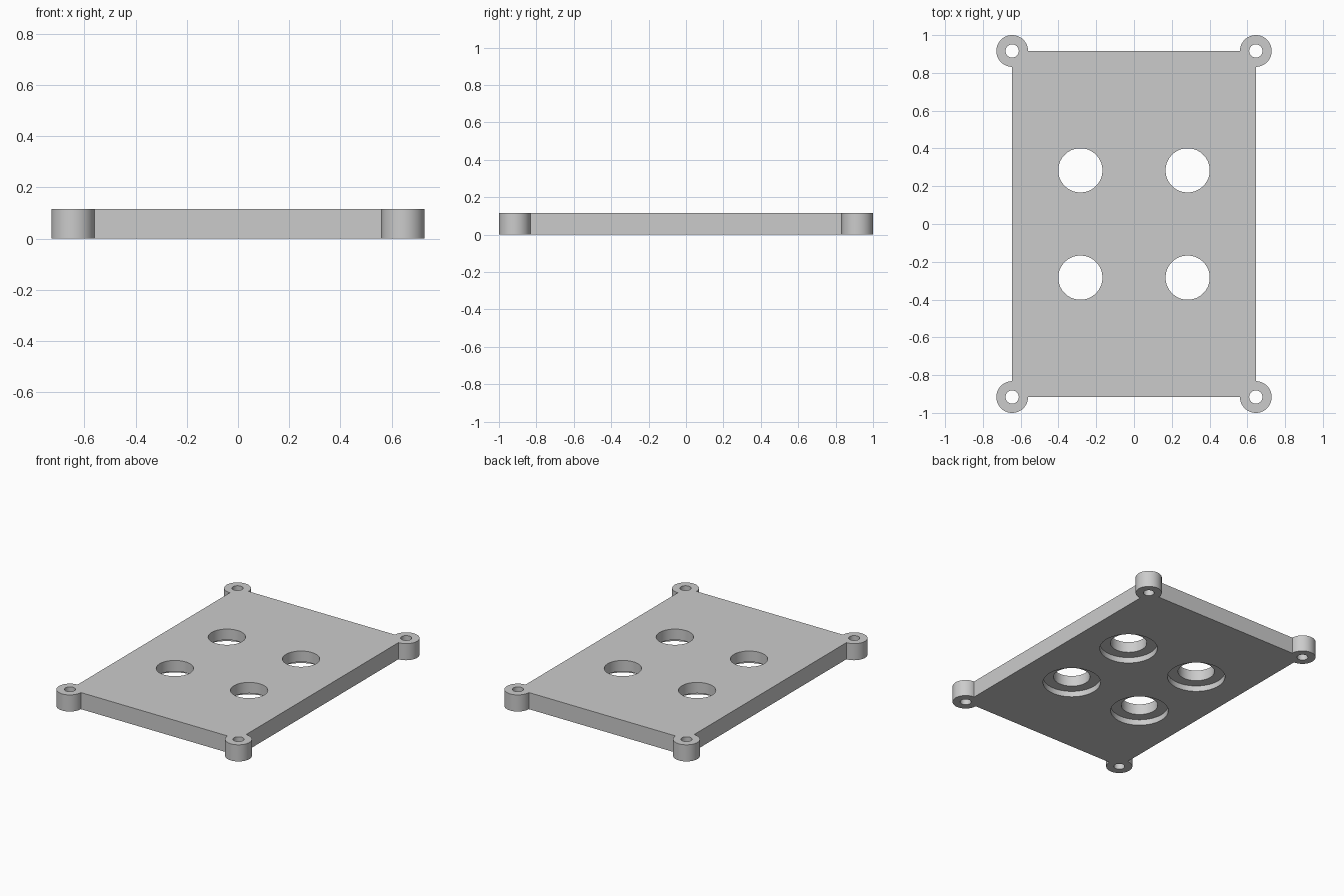
import bpy, bmesh
from math import cos, sin, radians
from mathutils import Matrix

cube = bpy.data.objects.get("Cube")
if cube:
    bpy.data.objects.remove(cube, do_unlink=True)

HALF_X, HALF_Y, THICK = 0.645, 0.916, 0.115
BOSS_R, SCREW_R = 0.084, 0.035
HOLE_R, RECESS_R, RECESS_DEPTH = 0.117, 0.185, 0.04
HOLE_POS = 0.284
CORNERS = [(1, 1), (-1, 1), (-1, -1), (1, -1)]

grey = bpy.data.materials.new("plain_grey")
grey.use_nodes = True
grey.diffuse_color = (0.6, 0.6, 0.6, 1)
grey.node_tree.nodes["Principled BSDF"].inputs["Base Color"].default_value = grey.diffuse_color


def add_object(name, bm):
    bmesh.ops.recalc_face_normals(bm, faces=bm.faces)
    mesh = bpy.data.meshes.new(name)
    bm.to_mesh(mesh)
    bm.free()
    mesh.materials.append(grey)
    obj = bpy.data.objects.new(name, mesh)
    bpy.context.collection.objects.link(obj)
    return obj


def cut_holes(target, name, holes, z0, z1):
    """Subtract upright cylinders, each given as (x, y, radius)."""
    bm = bmesh.new()
    for x, y, r in holes:
        bmesh.ops.create_cone(bm, cap_ends=True, segments=64, radius1=r, radius2=r,
                              depth=z1 - z0, matrix=Matrix.Translation((x, y, (z0 + z1) / 2)))
    cutter = add_object(name, bm)
    cutter.hide_render = True
    mod = target.modifiers.new(name, "BOOLEAN")
    mod.operation, mod.solver, mod.object = "DIFFERENCE", "EXACT", cutter
    bpy.ops.object.modifier_apply(modifier=name)
    bpy.data.objects.remove(cutter, do_unlink=True)


# Plate outline: three-quarter round bosses joined by straight edges
bm = bmesh.new()
outline = []
for k, (sx, sy) in enumerate(CORNERS):
    for i in range(49):
        a = radians(90 * k - 90 + 270 * i / 48)
        outline.append(bm.verts.new((sx * HALF_X + BOSS_R * cos(a),
                                     sy * HALF_Y + BOSS_R * sin(a), 0)))
base = bm.faces.new(outline)
top = bmesh.ops.extrude_face_region(bm, geom=[base])["geom"]
bmesh.ops.translate(bm, vec=(0, 0, THICK),
                    verts=[v for v in top if isinstance(v, bmesh.types.BMVert)])
plate = add_object("mounting_plate", bm)
bpy.context.view_layer.objects.active = plate
plate.select_set(True)

# Through holes in the bosses and the plate, then the recesses underneath
screws = [(sx * HALF_X, sy * HALF_Y, SCREW_R) for sx, sy in CORNERS]
bores = [(sx * HOLE_POS, sy * HOLE_POS, HOLE_R) for sx, sy in CORNERS]
recesses = [(x, y, RECESS_R) for x, y, _ in bores]
cut_holes(plate, "through_holes", screws + bores, -0.1, THICK + 0.1)
cut_holes(plate, "underside_recesses", recesses, -0.1, RECESS_DEPTH)

# Smooth round walls, crisp rims
bpy.ops.object.shade_smooth_by_angle(angle=radians(30))
